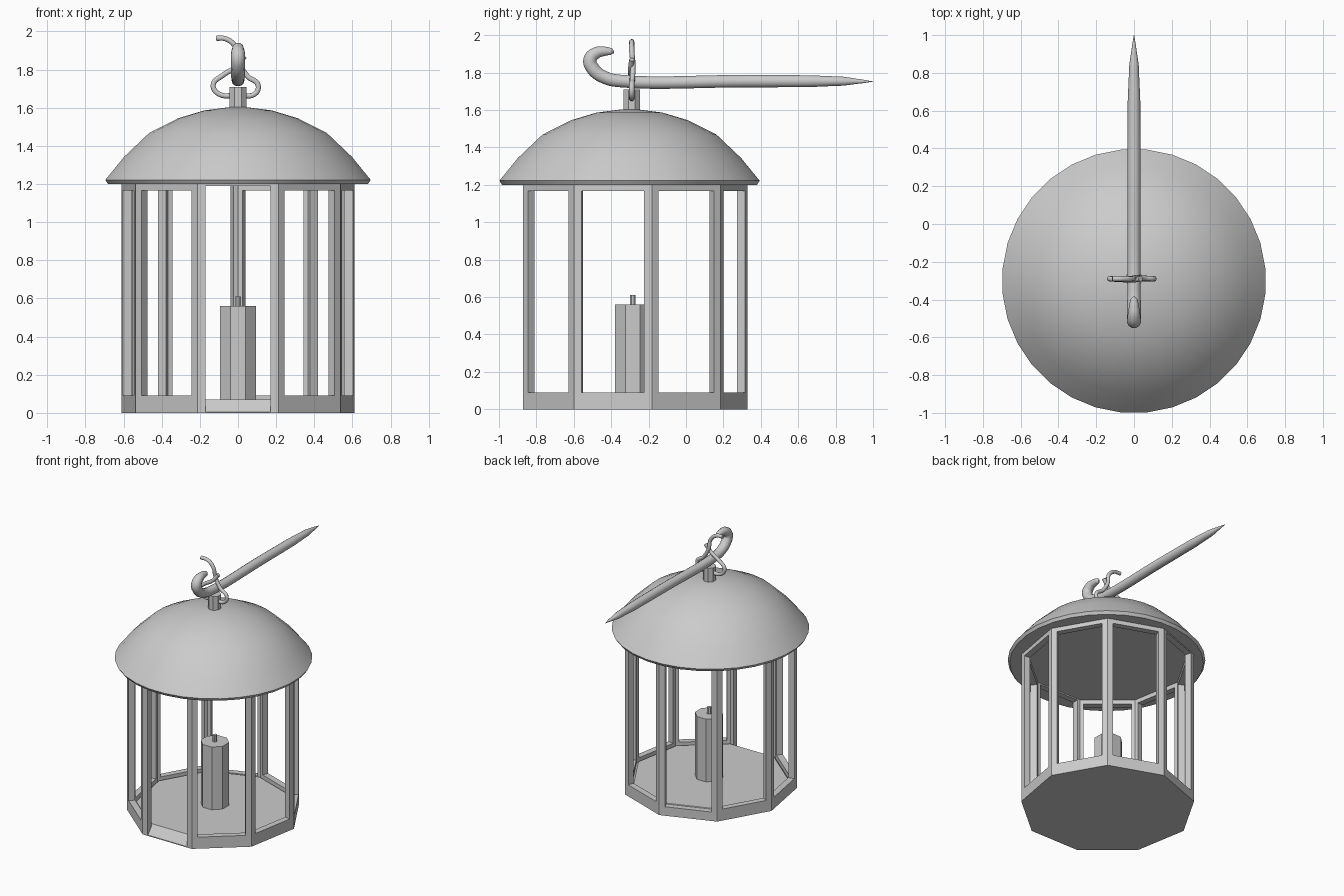
import bpy, bmesh
from math import sin, cos, pi, radians
from mathutils import Vector

if "Cube" in bpy.data.objects:
    bpy.data.objects.remove(bpy.data.objects["Cube"])

CY = -0.29          # lantern axis
N, R, TOP = 9, 0.62, 1.205


def finish(name, bm, smooth=None):
    bmesh.ops.remove_doubles(bm, verts=bm.verts, dist=1e-5)
    bmesh.ops.recalc_face_normals(bm, faces=bm.faces)
    me = bpy.data.meshes.new(name)
    bm.to_mesh(me)
    bm.free()
    ob = bpy.data.objects.new(name, me)
    bpy.context.collection.objects.link(ob)
    if smooth:
        bpy.ops.object.select_all(action='DESELECT')
        ob.select_set(True)
        bpy.context.view_layer.objects.active = ob
        bpy.ops.object.shade_smooth_by_angle(angle=radians(smooth))
    return ob


def lathe(name, profile, n, y=CY, smooth=None):
    """Capped n-sided solid from (radius, z) points, a flat side facing front."""
    bm = bmesh.new()
    a0 = -pi / 2 + pi / n
    rings = [[bm.verts.new((r * cos(a0 + 2 * pi * i / n), y + r * sin(a0 + 2 * pi * i / n), z))
              for i in range(n)] for r, z in profile]
    for a, b in zip(rings, rings[1:]):
        for i in range(n):
            j = (i + 1) % n
            bm.faces.new((a[i], a[j], b[j], b[i]))
    bm.faces.new(rings[0])
    bm.faces.new(rings[-1])
    return finish(name, bm, smooth)


def tube(name, points, depth):
    """Round wire through (x, y, z, radius factor) points."""
    cu = bpy.data.curves.new(name, 'CURVE')
    cu.dimensions = '3D'
    cu.bevel_depth = depth
    cu.bevel_resolution = 3
    cu.resolution_u = 6
    cu.use_fill_caps = True
    sp = cu.splines.new('BEZIER')
    sp.bezier_points.add(len(points) - 1)
    for p, (x, y, z, r) in zip(sp.bezier_points, points):
        p.co = (x, y, z)
        p.radius = r
        p.handle_left_type = p.handle_right_type = 'AUTO'
    ob = bpy.data.objects.new(name, cu)
    bpy.context.collection.objects.link(ob)
    return ob


# Nine-sided tapered floor
lathe("floor", [(R - 0.002, 0), (R - 0.065, 0.07)], N)

# Window frames: one mitred panel per side
corner = lambda k, r: Vector((r * cos(-pi / 2 + (2 * k - 1) * pi / N),
                              CY + r * sin(-pi / 2 + (2 * k - 1) * pi / N), 0))
bm = bmesh.new()
for k in range(N):
    # the front and one back side are open almost to the full height
    lo, hi = (0.004, 1.19) if k == 0 else (0.07, 1.19) if k == 5 else (0.09, 1.167)
    layers = []
    for r in (R, R - 0.05):
        a, b = corner(k, r), corner(k + 1, r)
        d = (b - a).normalized()
        m = (R - 0.05 if r < R else R) * sin(pi / N)     # half side
        hole = R * sin(pi / N) - 0.042                   # half opening
        mid = (a + b) / 2
        rect = lambda h, z0, z1: [bm.verts.new(mid + d * s * h + Vector((0, 0, z)))
                                  for s, z in ((-1, z0), (1, z0), (1, z1), (-1, z1))]
        layers.append((rect(m, 0, TOP), rect(hole, lo, hi)))
    (oo, oh), (io, ih) = layers
    for i in range(4):
        j = (i + 1) % 4
        bm.faces.new((oo[i], oo[j], oh[j], oh[i]))
        bm.faces.new((io[j], io[i], ih[i], ih[j]))
        bm.faces.new((oh[i], oh[j], ih[j], ih[i]))
    bm.faces.new((oo[2], oo[3], io[3], io[2]))
    bm.faces.new((oo[0], oo[1], io[1], io[0]))
finish("window_frames", bm)

# Domed roof
lathe("roof", [(0.685, 1.2), (0.699, 1.222), (0.6, 1.343), (0.468, 1.468),
               (0.315, 1.545), (0.178, 1.586), (0.045, 1.603)], 32, -0.302, 35)

# Stem on the roof, candle and wick
lathe("stem", [(0.047, 1.58), (0.047, 1.71)], 8)
lathe("candle", [(0.102, 0.06), (0.102, 0.56)], 8, -0.285)
lathe("wick", [(0.017, 0.55), (0.017, 0.61)], 8, -0.285)

# Twisted wire loop through the stem; the strands pass beside each other
wire = [(-.115, 0, 1.965), (-.06, 0, 1.96), (-.01, 0, 1.915), (.003, .006, 1.845),
        (.05, .003, 1.765), (.105, 0, 1.72), (.088, 0, 1.672), (0, 0, 1.668),
        (-.1, 0, 1.672), (-.13, 0, 1.72), (-.08, -.003, 1.77), (-.01, -.006, 1.815),
        (.035, 0, 1.87)]
tube("wire_loop", [(x, CY + y, z, 1) for x, y, z in wire], 0.014)

# Wall spike with a curled hook
spike = [(1.0, 1.752, .03), (.93, 1.753, .35), (.84, 1.754, .72), (.65, 1.754, .95),
         (.3, 1.754, 1), (-.34, 1.754, 1), (-.43, 1.772, 1.03), (-.497, 1.82, 1.07),
         (-.513, 1.87, 1.08), (-.48, 1.905, .95), (-.435, 1.914, .75),
         (-.4, 1.912, .55), (-.385, 1.908, .15)]
tube("wall_spike", [(0, y, z, r) for y, z, r in spike], 0.035)
